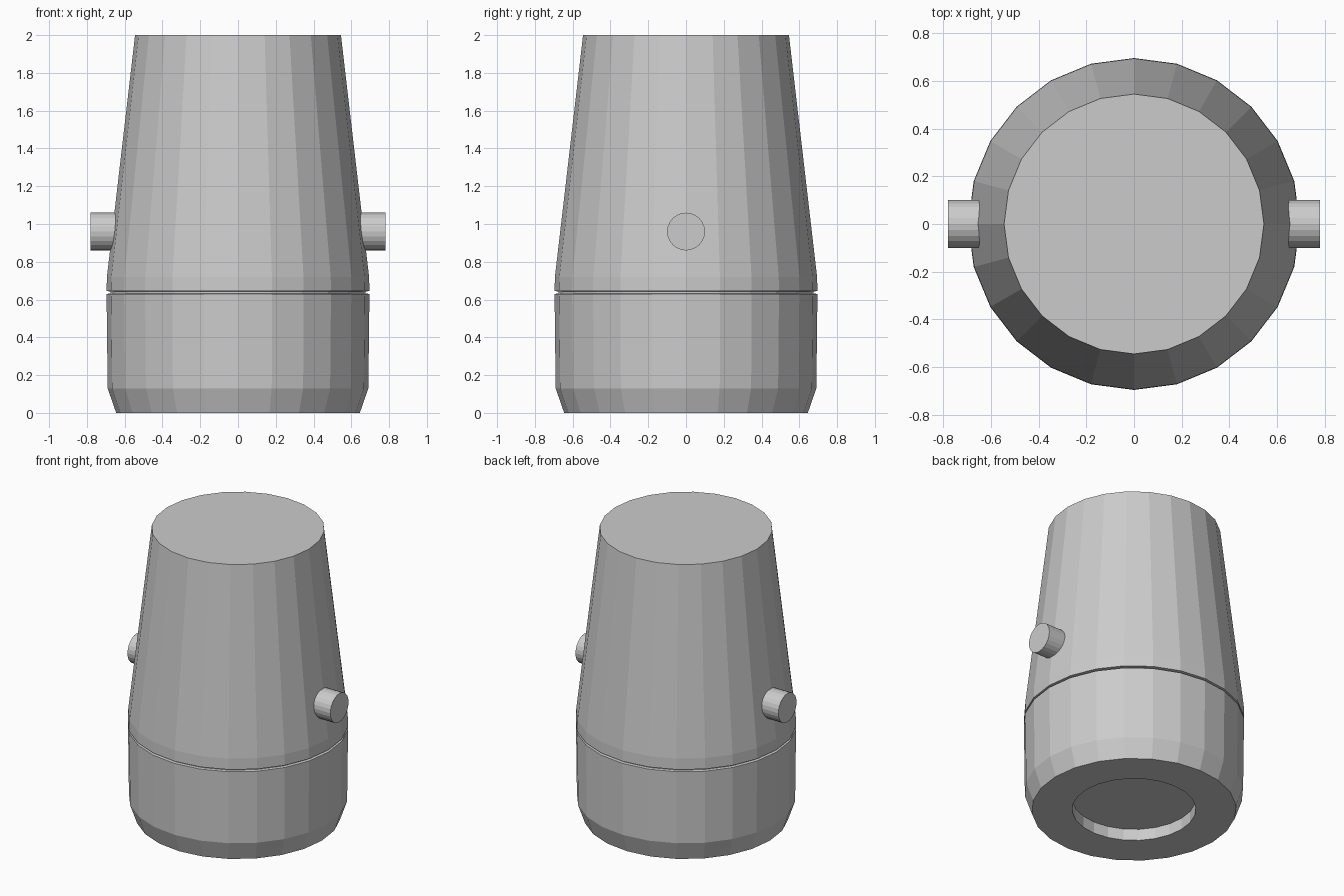
import bpy, bmesh
from math import sin, cos, pi

if "Cube" in bpy.data.objects:
    bpy.data.objects.remove(bpy.data.objects["Cube"])


def lathe(name, profile, sides):
    """Spin an (r, z) profile round the z axis and cap both ends."""
    bm = bmesh.new()
    rings = [[bm.verts.new((r * cos(2 * pi * i / sides), r * sin(2 * pi * i / sides), z))
              for i in range(sides)] for r, z in profile]
    for a, b in zip(rings, rings[1:]):
        for i in range(sides):
            j = (i + 1) % sides
            bm.faces.new((a[i], a[j], b[j], b[i]))
    bm.faces.new(rings[0])
    bm.faces.new(rings[-1])
    bmesh.ops.recalc_face_normals(bm, faces=bm.faces)
    mesh = bpy.data.meshes.new(name)
    bm.to_mesh(mesh)
    bm.free()
    obj = bpy.data.objects.new(name, mesh)
    bpy.context.collection.objects.link(obj)
    return obj


# Tapered body: base recess, chamfer, straight band, thin groove, taper
lathe("body", [
    (0.39, 0.08), (0.39, 0.0),
    (0.645, 0.0), (0.69, 0.13), (0.696, 0.63),
    (0.675, 0.632), (0.675, 0.643), (0.696, 0.645),
    (0.694, 0.72), (0.545, 2.0),
], 24)

# Side pegs: one stub on +x, mirrored to -x
peg = lathe("side_pegs", [(0.1, 0.62), (0.1, 0.78)], 24)
for v in peg.data.vertices:
    x, y, z = v.co
    v.co = (z, y, 0.96 - x)
mirror = peg.modifiers.new("mirror", 'MIRROR')
mirror.use_axis[0] = True
